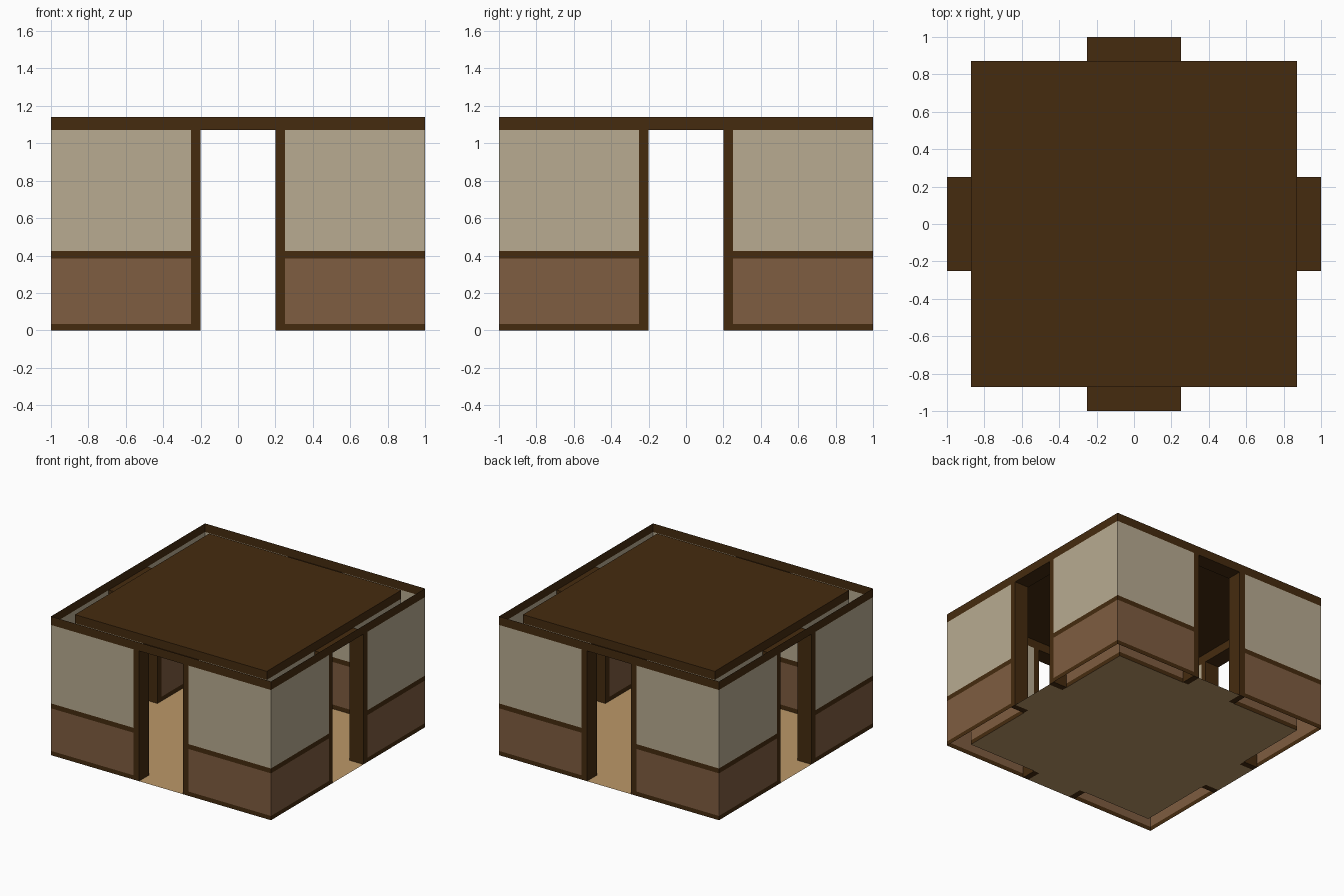
import bpy, bmesh, math
from mathutils import Matrix

if "Cube" in bpy.data.objects:
    bpy.data.objects.remove(bpy.data.objects["Cube"])

OUT, INN = 1.0, 0.872        # distance of outer and inner wall skins from centre
DOOR, POST = 0.2, 0.25       # door half width, outer edge of posts
HEAD, TOP = 1.07, 1.14       # door head height, total height


def srgb(r, g, b):
    f = lambda c: (c / 255 / 12.92) if c <= 10 else ((c / 255 + 0.055) / 1.055) ** 2.4
    return (f(r), f(g), f(b), 1)


def material(name, *rgb):
    m = bpy.data.materials.new(name)
    m.diffuse_color = srgb(*rgb)
    m.use_nodes = True
    m.node_tree.nodes["Principled BSDF"].inputs["Base Color"].default_value = m.diffuse_color
    return m


MATS = [material("dark_timber", 69, 43, 15), material("brown_panel", 127, 93, 65),
        material("beige_plaster", 184, 171, 145), material("tan_floor", 188, 152, 104)]
TIMBER, PANEL, PLASTER, FLOOR = range(4)


def make(name, bm, turn=0):
    bm.transform(Matrix.Rotation(turn, 4, 'Z'))
    me = bpy.data.meshes.new(name)
    bm.to_mesh(me)
    bm.free()
    for m in MATS:
        me.materials.append(m)
    ob = bpy.data.objects.new(name, me)
    bpy.context.collection.objects.link(ob)


def quad(bm, pts, mat):
    f = bm.faces.new([bm.verts.new(p) for p in pts])
    f.material_index = mat


def upright(bm, x0, x1, z0, z1, y, mat, inward):
    pts = [(x0, y, z0), (x1, y, z0), (x1, y, z1), (x0, y, z1)]
    quad(bm, pts[::-1] if inward else pts, mat)


def level(bm, x0, x1, y0, y1, z, mat, down=False):
    pts = [(x0, y0, z), (x1, y0, z), (x1, y1, z), (x0, y1, z)]
    quad(bm, pts[::-1] if down else pts, mat)


# Horizontal bands of a wall skin: bottom, top, colour
BANDS = [(0, 0.035, TIMBER), (0.035, 0.385, PANEL),
         (0.385, 0.425, TIMBER), (0.425, HEAD, PLASTER)]

for i, side in enumerate(("front", "right", "back", "left")):
    turn = i * math.pi / 2
    # Outer and inner wall skins with top beam
    for skin, d, inward in (("outer", OUT, False), ("inner", INN, True)):
        bm = bmesh.new()
        for x0, x1 in ((-d, -POST), (POST, d)):
            for z0, z1, mat in BANDS:
                upright(bm, x0, x1, z0, z1, -d, mat, inward)
        upright(bm, -d, d, HEAD, TOP, -d, TIMBER, inward)
        make(f"{side}_{skin}_wall", bm, turn)

    # Door posts and soffit
    bm = bmesh.new()
    for s in (-1, 1):
        mx = (Matrix.Translation((s * (DOOR + POST) / 2, -(OUT + INN) / 2, HEAD / 2))
              @ Matrix.Diagonal((POST - DOOR, OUT - INN, HEAD, 1)))
        bmesh.ops.create_cube(bm, size=1, matrix=mx)
    level(bm, -DOOR, DOOR, -OUT, -INN, HEAD, TIMBER, True)
    make(f"{side}_door_frame", bm, turn)

    # Threshold
    bm = bmesh.new()
    level(bm, -DOOR, DOOR, -OUT, -INN, 0, FLOOR)
    make(f"{side}_threshold", bm, turn)

# Floor and ceiling
bm = bmesh.new()
level(bm, -INN, INN, -INN, INN, 0, FLOOR)
make("floor", bm)
bm = bmesh.new()
level(bm, -INN, INN, -INN, INN, TOP, TIMBER, True)
make("ceiling", bm)
